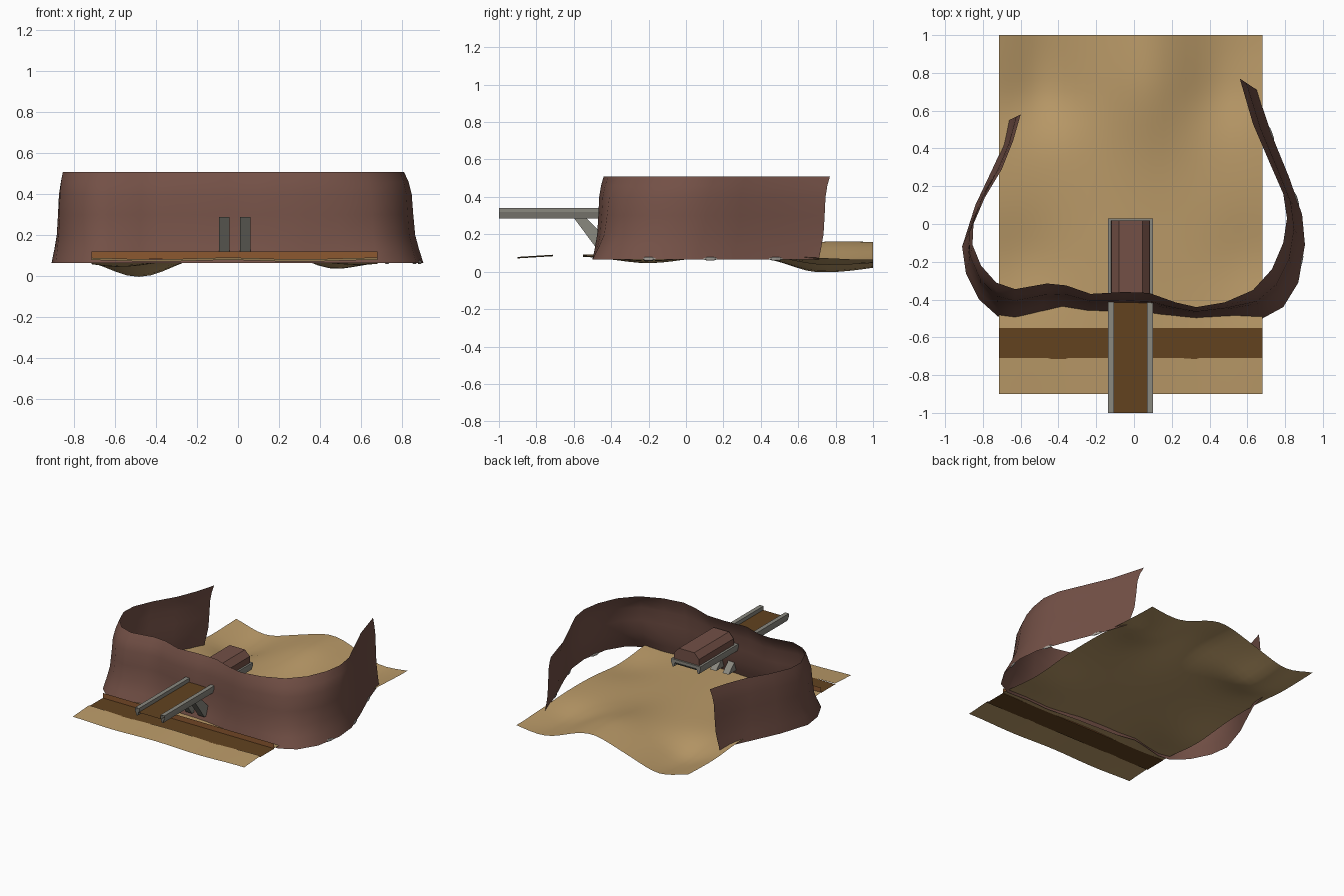
import bpy, bmesh, math

if "Cube" in bpy.data.objects:
    bpy.data.objects.remove(bpy.data.objects["Cube"])


def material(name, hexcode):
    def lin(v):
        v /= 255
        return v / 12.92 if v <= 0.04045 else ((v + 0.055) / 1.055) ** 2.4
    m = bpy.data.materials.new(name)
    m.diffuse_color = (lin(hexcode >> 16), lin(hexcode >> 8 & 255), lin(hexcode & 255), 1)
    m.use_nodes = True
    m.node_tree.nodes["Principled BSDF"].inputs["Base Color"].default_value = m.diffuse_color
    return m


SAND = material("sand", 0xBA9A68)
ROCK = material("red_brown_rock", 0x735046)
PLANK = material("dark_brown", 0x62421F)
ORANGE = material("orange_brown", 0x8C5830)
METAL = material("grey_metal", 0x8A887F)
STONE = material("pale_stone", 0xA8A29A)


def make(name, verts, faces, mat, smooth=None):
    me = bpy.data.meshes.new(name)
    me.from_pydata(verts, [], faces)
    me.materials.append(mat)
    ob = bpy.data.objects.new(name, me)
    bpy.context.collection.objects.link(ob)
    if smooth:
        bpy.context.view_layer.objects.active = ob
        bpy.ops.object.select_all(action='DESELECT')
        ob.select_set(True)
        bpy.ops.object.shade_smooth_by_angle(angle=math.radians(smooth))
    return ob


def sheet(name, rows, mat, smooth=None):
    """Quad sheet from equal-length rows of points."""
    n = len(rows[0])
    verts = [p for r in rows for p in r]
    faces = [(j * n + i, j * n + i + 1, (j + 1) * n + i + 1, (j + 1) * n + i)
             for j in range(len(rows) - 1) for i in range(n - 1)]
    return make(name, verts, faces, mat, smooth)


def prism(name, loop_a, loop_b, mat, cap_a=True, cap_b=True):
    """Closed tube between two matching loops, optionally capped."""
    n = len(loop_a)
    faces = [(i, (i + 1) % n, n + (i + 1) % n, n + i) for i in range(n)]
    if cap_a:
        faces.append(tuple(reversed(range(n))))
    if cap_b:
        faces.append(tuple(range(n, 2 * n)))
    ob = make(name, loop_a + loop_b, faces, mat)
    bm = bmesh.new()
    bm.from_mesh(ob.data)
    bmesh.ops.recalc_face_normals(bm, faces=bm.faces)
    bm.to_mesh(ob.data)
    bm.free()
    return ob


# Rolling sand ground: soft bumps and hollows (x, y, height, x width, y width),
# falling off more slowly towards the back edge
BUMPS = [(-0.49, 0.72, -0.088, 0.20, 0.22), (0.48, 0.74, -0.053, 0.18, 0.22),
         (0.08, 0.80, 0.075, 0.22, 0.38), (-0.60, -0.20, -0.042, 0.22, 0.25),
         (0.60, -0.20, -0.035, 0.22, 0.25), (0.68, 1.0, -0.015, 0.15, 0.2)]


def ground_z(x, y):
    z = 0.087
    for bx, by, h, sx, sy in BUMPS:
        dy = (y - by) * (0.45 if y > by > 0.5 else 1)
        z += h * math.exp(-((x - bx) / sx) ** 2 - (dy / sy) ** 2)
    return max(z, 0.0)


def ground(name, y0, y1, ny, nx=24, tilt=0.0):
    rows = []
    for j in range(ny + 1):
        y = y0 + (y1 - y0) * j / ny
        row = []
        for i in range(nx + 1):
            x = -0.715 + 1.395 * i / nx
            row.append((x, y, ground_z(x, y) + 0.004 * math.sin(9 * x + 2) - tilt * (1 - j / ny)))
        rows.append(row)
    return sheet(name, rows, SAND, 60)


ground("ground", -0.55, 1.0, 26)
ground("front_ground_strip", -0.90, -0.71, 3, tilt=0.012)

# Trench floor and its upright board
sheet("trench_floor", [[(-0.715, -0.715, 0.083), (0.68, -0.715, 0.083)],
                       [(-0.715, -0.55, 0.083), (0.68, -0.55, 0.083)]], PLANK)
sheet("trench_board", [[(-0.715, -0.55, 0.083), (0.68, -0.55, 0.083)],
                       [(-0.715, -0.55, 0.12), (0.68, -0.55, 0.12)]], ORANGE)

# Curved rock wall: plan points as (bottom x, bottom y, top x, top y)
PLAN = [(-0.66, 0.55, -0.60, 0.58), (-0.69, 0.42, -0.64, 0.44), (-0.75, 0.29, -0.70, 0.29),
        (-0.84, 0.10, -0.79, 0.14), (-0.91, -0.12, -0.85, 0.00), (-0.89, -0.26, -0.855, -0.11),
        (-0.82, -0.40, -0.81, -0.22), (-0.72, -0.49, -0.73, -0.31), (-0.63, -0.50, -0.63, -0.345),
        (-0.49, -0.465, -0.46, -0.315), (-0.38, -0.44, -0.36, -0.325), (-0.24, -0.465, -0.23, -0.37),
        (-0.05, -0.475, -0.05, -0.36), (0.10, -0.48, 0.08, -0.365), (0.22, -0.49, 0.22, -0.415),
        (0.33, -0.50, 0.33, -0.44), (0.50, -0.49, 0.48, -0.415), (0.68, -0.50, 0.63, -0.35),
        (0.79, -0.44, 0.73, -0.24), (0.87, -0.31, 0.79, -0.10), (0.905, -0.11, 0.81, 0.03),
        (0.89, 0.05, 0.79, 0.16), (0.82, 0.25, 0.72, 0.32), (0.73, 0.47, 0.63, 0.53),
        (0.65, 0.71, 0.56, 0.77)]
PROFILE = [(0.065, 1.0), (0.13, 0.78), (0.20, 0.58), (0.30, 0.48), (0.40, 0.40), (0.46, 0.24), (0.51, 0.0)]
sheet("rock_wall", [[(tx + (bx - tx) * t, ty + (by - ty) * t, z) for bx, by, tx, ty in PLAN]
                    for z, t in PROFILE], ROCK, 60)

# Small flush stones at the foot of the right-hand wall, half-sunk
for k, (x, y, ang) in enumerate([(0.886, -0.20, -0.25), (0.862, 0.13, 0.3), (0.727, 0.48, 0.35)]):
    bpy.ops.mesh.primitive_uv_sphere_add(segments=8, ring_count=5, radius=1,
                                         location=(x, y, 0.069), rotation=(0, 0, ang))
    ob = bpy.context.object
    ob.name = f"stone_{k + 1}"
    ob.scale = (0.006, 0.04, 0.010)
    ob.data.materials.append(STONE)

# Chute running through the wall: open-ended rails with tapered undersides, deck, end bar
Y0, Y1 = -1.0, 0.03
for name, a, b in (("left_rail", -0.137, -0.106), ("right_rail", 0.069, 0.10)):
    prof = [(a + 0.011, 0.285), (b - 0.011, 0.285), (b, 0.318), (b, 0.34), (a, 0.34), (a, 0.318)]
    prism(name, [(x, Y0, z) for x, z in prof], [(x, Y1, z) for x, z in prof], METAL, False, True)
sheet("chute_deck", [[(-0.11, Y0, 0.31), (0.075, Y0, 0.31)],
                     [(-0.11, Y1 - 0.01, 0.31), (0.075, Y1 - 0.01, 0.31)]], PLANK)
bar = [(0.015, 0.30), (Y1, 0.318), (Y1, 0.34), (0.015, 0.34)]
prism("chute_end_bar", [(-0.106, y, z) for y, z in bar], [(0.069, y, z) for y, z in bar], METAL)

# Chamfered rock hood over the inner half of the chute
hood = [(-0.122, 0.325), (0.087, 0.325), (0.083, 0.385), (0.045, 0.425), (-0.08, 0.425), (-0.118, 0.385)]
prism("chute_hood", [(x, -0.385, z) for x, z in hood], [(x, 0.018, z) for x, z in hood], ROCK)

# Slanted struts from the deck down through the wall
strut = [(-0.60, 0.288), (-0.535, 0.288), (-0.365, 0.12), (-0.475, 0.12)]
for name, a, b in (("left_strut", -0.092, -0.042), ("right_strut", 0.01, 0.06)):
    prism(name, [(a, y, z) for y, z in strut], [(b, y, z) for y, z in strut], METAL)
